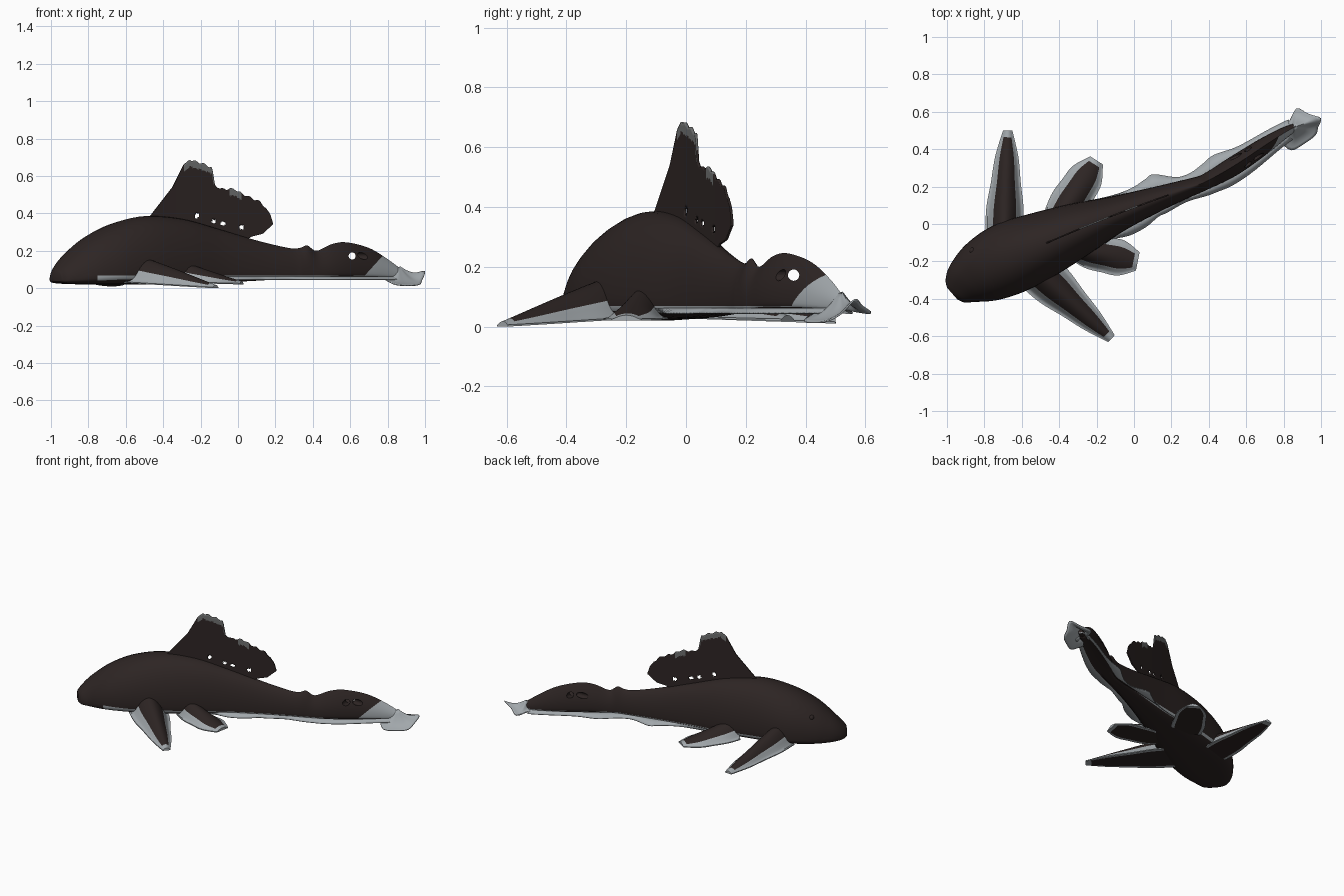
import bpy, bmesh, math
from mathutils import Vector

if "Cube" in bpy.data.objects:
    bpy.data.objects.remove(bpy.data.objects["Cube"])


def material(name, col):
    m = bpy.data.materials.new(name)
    m.diffuse_color = (*col, 1)
    m.use_nodes = True
    m.node_tree.nodes["Principled BSDF"].inputs["Base Color"].default_value = m.diffuse_color
    return m


MATS = [material("dark_brown_skin", (0.026, 0.018, 0.017)),
        material("pale_grey_fringe", (0.36, 0.39, 0.41)),
        material("mid_grey_fin_edge", (0.15, 0.155, 0.155))]


def smooth_rows(pts, n):
    """Catmull-Rom through tuples, n samples per span."""
    out = []
    for i in range(len(pts) - 1):
        p = [pts[max(0, min(len(pts) - 1, i + k))] for k in (-1, 0, 1, 2)]
        for s in range(n):
            t = s / n
            out.append(tuple(0.5 * (2 * b + (c - a) * t + (2 * a - 5 * b + 4 * c - d) * t * t
                                    + (3 * b - a - 3 * c + d) * t ** 3) for a, b, c, d in zip(*p)))
    return out + [pts[-1]]


def lerp(pts, x, k=1):
    """Value of column k at position x in a sorted point list."""
    for a, b in zip(pts, pts[1:]):
        if x <= b[0]:
            t = max(0, (x - a[0]) / (b[0] - a[0]))
            return a[k] + (b[k] - a[k]) * t
    return pts[-1][k]


def grid(name, rows, closed=False, rule=None, thick=0, holes=(), cuts=()):
    """Skin a list of point rows; rule(center, normal) picks the material."""
    bm = bmesh.new()
    vs = [[bm.verts.new(p) for p in r] for r in rows]
    n = len(rows[0])
    for a, b in zip(vs, vs[1:]):
        for j in range(n if closed else n - 1):
            k = (j + 1) % n
            bm.faces.new((a[j], a[k], b[k], b[j]))
    if closed:
        bm.faces.new(vs[0])
        bm.faces.new(vs[-1])
    for co, no in cuts:
        bmesh.ops.bisect_plane(bm, geom=bm.verts[:] + bm.edges[:] + bm.faces[:],
                               plane_co=co, plane_no=no)
    bmesh.ops.recalc_face_normals(bm, faces=bm.faces)
    gone = []
    for f in bm.faces:
        c = f.calc_center_median()
        if rule:
            f.material_index = rule(c, f.normal)
        if any(math.hypot(c.x - hx, c.z - hz) < 0.013 for hx, hz in holes):
            gone.append(f)
    bmesh.ops.delete(bm, geom=gone, context='FACES')
    me = bpy.data.meshes.new(name)
    bm.to_mesh(me)
    bm.free()
    for m in MATS:
        me.materials.append(m)
    ob = bpy.data.objects.new(name, me)
    bpy.context.collection.objects.link(ob)
    bpy.ops.object.select_all(action='DESELECT')
    ob.select_set(True)
    bpy.context.view_layer.objects.active = ob
    bpy.ops.object.shade_smooth_by_angle(angle=math.radians(50))
    if thick:
        mod = ob.modifiers.new("thickness", 'SOLIDIFY')
        mod.thickness = thick
        mod.offset = 0
    return ob


# Body and tail: x, y, half width, top z, bottom z
SPINE = smooth_rows([
    (-0.972, -0.372, 0.042, 0.09, 0.035), (-0.952, -0.355, 0.085, 0.122, 0.027),
    (-0.89, -0.305, 0.135, 0.20, 0.022), (-0.80, -0.25, 0.175, 0.278, 0.02),
    (-0.67, -0.185, 0.195, 0.345, 0.02), (-0.50, -0.115, 0.18, 0.385, 0.02),
    (-0.30, -0.03, 0.145, 0.37, 0.025), (-0.10, 0.05, 0.10, 0.315, 0.03),
    (0.10, 0.125, 0.07, 0.255, 0.04), (0.27, 0.185, 0.05, 0.215, 0.05),
    (0.33, 0.205, 0.045, 0.215, 0.05), (0.37, 0.22, 0.042, 0.228, 0.05),
    (0.42, 0.245, 0.044, 0.20, 0.05), (0.50, 0.29, 0.05, 0.235, 0.055),
    (0.58, 0.34, 0.05, 0.245, 0.055), (0.70, 0.42, 0.043, 0.215, 0.055),
    (0.80, 0.485, 0.03, 0.155, 0.055), (0.88, 0.53, 0.015, 0.095, 0.06)], 6)


def side(rows, i):
    a, b = rows[max(0, i - 1)], rows[min(len(rows) - 1, i + 1)]
    d = Vector((b[0] - a[0], b[1] - a[1])).normalized()
    return Vector((-d.y, d.x))


rings = []
for i, (x, y, w, zt, zb) in enumerate(SPINE):
    s, ring, zm = side(SPINE, i), [], zb + 0.22 * (zt - zb)
    pw = lerp([(-1, 0.95), (0, 0.95), (0.3, 1.25), (0.5, 2.0), (1, 2.0)], x)
    for k in range(40):
        a = 2 * math.pi * k / 40
        c, sn = math.cos(a), math.sin(a)
        if sn >= 0:
            o, z = w * math.copysign(abs(c) ** pw, c), zm + (zt - zm) * sn
        else:
            o, z = w * math.copysign(abs(c) ** 0.5, c), zm - (zm - zb) * abs(sn) ** 0.6
        ring.append((x + s.x * o, y + s.y * o, z))
    rings.append(ring)


# Pale patch on the tail side and a pale line low on the flanks
def body_rule(c, n):
    if n.z < -0.6:
        return 0
    patch = c.x > 0.66 and c.z < 0.07 + 1.1 * (c.x - 0.68) and n.y < 0
    return int(patch or (c.x > -0.75 and c.z < 0.068))


body = grid("body", rings, True, body_rule,
            cuts=[((0.68, 0, 0.07), (-1.1, 0, 1)), ((0, 0, 0.068), (0, 0, 1)),
                  ((-0.75, 0, 0), (1, 0, 0))])

# Round tear through the tail, open from the front and from the side
for name, axis in (("front", (0, 1, 0)), ("side", (1, 0, 0))):
    bpy.ops.mesh.primitive_cylinder_add(vertices=20, radius=0.019, depth=0.24,
                                        location=(0.61, 0.36, 0.172))
    cutter = bpy.context.object
    cutter.name = "tail_hole_cutter_" + name
    cutter.rotation_euler = Vector(axis).to_track_quat('Z', 'Y').to_euler()
    cutter.hide_render = True
    cutter.hide_set(True)
    mod = body.modifiers.new("hole_" + name, 'BOOLEAN')
    mod.operation = 'DIFFERENCE'
    mod.object = cutter

# Dorsal fin: ragged upright sheet following the spine
TOP = [(-0.47, 0.385), (-0.35, 0.54), (-0.29, 0.66), (-0.26, 0.685), (-0.20, 0.67), (-0.14, 0.645),
       (-0.125, 0.55), (-0.09, 0.53), (-0.02, 0.53), (0.03, 0.50), (0.12, 0.46),
       (0.17, 0.40), (0.185, 0.35)]
LOW = [(-0.47, 0.36), (-0.2, 0.32), (0.04, 0.255), (0.07, 0.275), (0.13, 0.29), (0.185, 0.34)]
rows = []
for i in range(111):
    x = -0.47 + 0.655 * i / 110
    z0 = lerp(LOW, x)
    z1 = lerp(TOP, x) + (0.005 * math.sin(x * 130) if -0.25 < x < 0.15 else 0)
    rows.append([(x, lerp(SPINE, x), z0 + (z1 - z0) * j / 36) for j in range(37)])


def dorsal_rule(c, n):
    return 2 if c.z > lerp(TOP, c.x) - 0.035 and (-0.29 < c.x < -0.13 or -0.05 < c.x < 0.02) else 0


grid("dorsal_fin", rows, rule=dorsal_rule, thick=0.008,
     holes=[(-0.22, 0.385), (-0.13, 0.355), (-0.08, 0.345), (0.02, 0.325)])


# Paired fins: sloping mounds with a thin pale fringe
def fin(name, root, tip, widths, zroot, tip_z):
    root, tip = Vector(root), Vector(tip)
    d = (tip - root).normalized()
    p = Vector((-d.y, d.x))
    prof = smooth_rows([(i / (len(widths) - 1), w) for i, w in enumerate(widths)], 6)
    rows, nv = [], 20
    for u, w in prof:
        c, up, dn = root.lerp(tip, u), [], []
        for j in range(nv + 1):
            v = -1 + 2 * j / nv
            q = c + p * (w * v)
            edge = 0.035 + (tip_z + 0.006 - 0.035) * u
            h = max(0, zroot - edge) * (1 - u) ** 1.1 + 0.012
            up.append((q.x, q.y, edge + h * max(0, 1 - (v / 0.85) ** 2)))
            dn.append((q.x, q.y, edge - 0.006))
        rows.append(up + dn[::-1])

    def rule(c, n):
        r = Vector((c.x, c.y)) - root
        u = r.dot(d) / (tip - root).length
        lim = 0.8 if n.z < -0.3 else 0.6
        return int(u > 0.93 or abs(r.dot(p)) > lim * lerp(prof, max(0, u)))
    grid(name, rows, True, rule)


fin("left_pectoral_fin", (-0.695, -0.06), (-0.675, 0.50), [0.1, 0.1, 0.08, 0.062, 0.025], 0.15, 0.01)
fin("right_pectoral_fin", (-0.53, -0.24), (-0.12, -0.613), [0.12, 0.115, 0.088, 0.063, 0.025], 0.16, 0.0)
fin("left_pelvic_fin", (-0.40, 0.03), (-0.20, 0.34), [0.09, 0.105, 0.1, 0.09, 0.04], 0.13, 0.02)
fin("right_pelvic_fin", (-0.33, -0.13), (0.02, -0.2), [0.06, 0.09, 0.095, 0.095, 0.05], 0.14, 0.02)

# Flat pale skirt under the tail: x, left width, right width
SKIRT = smooth_rows([(-0.2, 0.12, 0.1), (-0.08, 0.1, 0.13), (0.02, 0.1, 0.12), (0.1, 0.12, 0.09),
                     (0.15, 0.13, 0.085), (0.27, 0.07, 0.065), (0.4, 0.09, 0.075),
                     (0.48, 0.105, 0.085), (0.6, 0.075, 0.08), (0.75, 0.06, 0.06),
                     (0.85, 0.05, 0.05)], 5)
line = [(x, lerp(SPINE, x)) for x, _, _ in SKIRT]
rows = []
for i, (x, l, r) in enumerate(SKIRT):
    s, w = side(line, i), lerp(SPINE, x, 2)
    rows.append([(x + s.x * o, line[i][1] + s.y * o, z) for o, z in
                 ((-r, 0.045), (-w, 0.06), (0, 0.05), (w, 0.06), (l, 0.045))])


def skirt_rule(c, n):
    return int(abs(c.y - lerp(SPINE, c.x)) > 0.75 * lerp(SPINE, c.x, 2))


grid("tail_skirt", rows, rule=skirt_rule, thick=0.005)

# Curled pale tail tip: rim points blended towards a raised root, with a dip between
RIM = smooth_rows([(0.78, 0.44, 0.05), (0.84, 0.395, 0.02), (0.91, 0.43, 0.014), (0.97, 0.475, 0.02),
                   (0.985, 0.52, 0.045), (0.998, 0.565, 0.09), (0.93, 0.59, 0.068),
                   (0.87, 0.618, 0.045), (0.83, 0.55, 0.055), (0.79, 0.51, 0.055)], 4)
root = Vector((0.86, 0.52, 0.115))
rows = []
for t in range(9):
    dip = Vector((0, 0, -0.02 * math.sin(math.pi * t / 8)))
    rows.append([tuple(root.lerp(Vector(p), 0.04 + 0.96 * t / 8) + dip) for p in RIM])
grid("tail_tip", rows, rule=lambda c, n: 1, thick=0.006)

# Small eye bumps
for name, loc in (("right_eye", (-0.735, -0.345, 0.20)), ("left_eye", (-0.86, -0.145, 0.20))):
    bpy.ops.mesh.primitive_uv_sphere_add(segments=16, ring_count=8, radius=0.02, location=loc)
    eye = bpy.context.object
    eye.name = name
    eye.data.materials.append(MATS[0])
    bpy.ops.object.shade_smooth()
